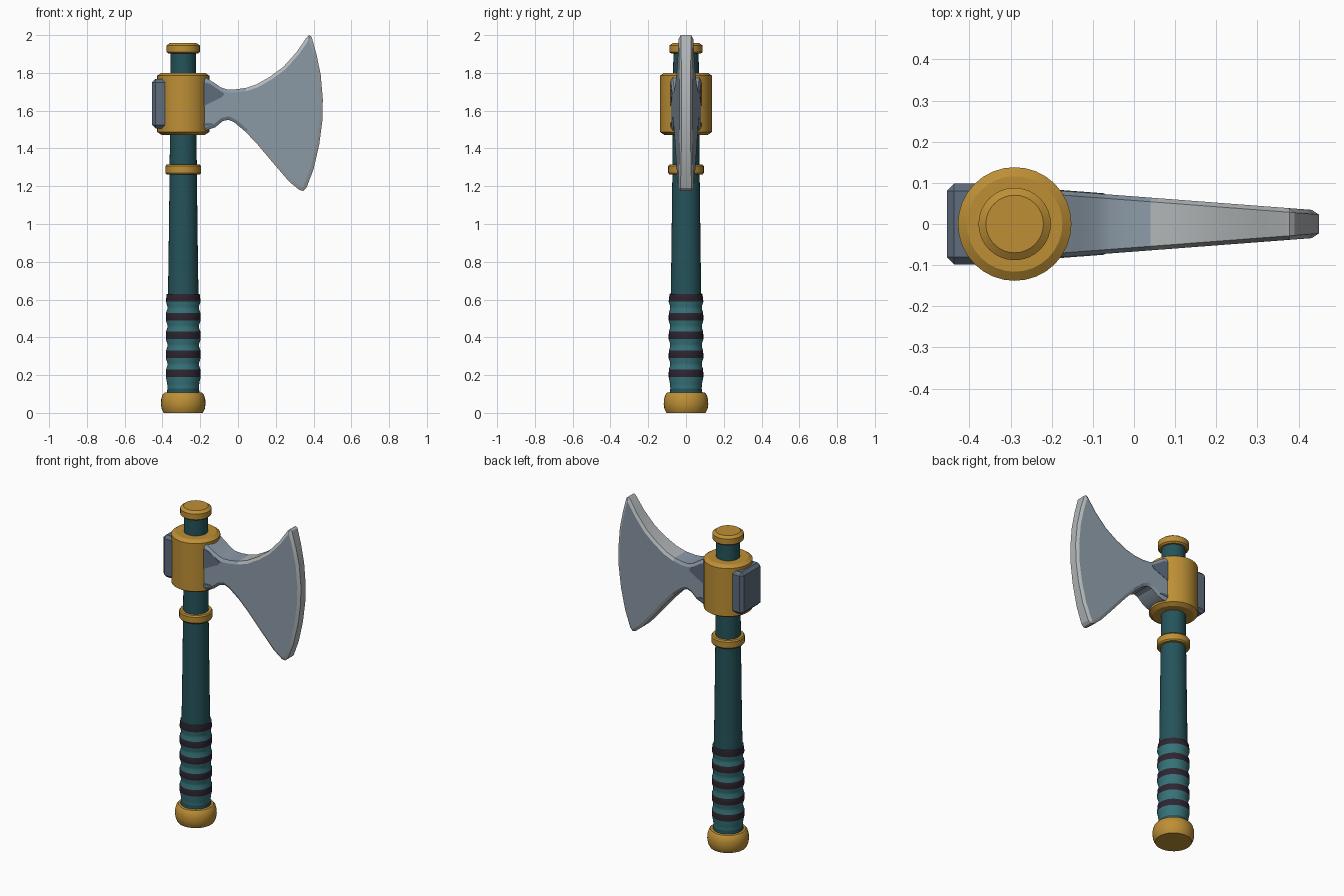
import bpy, bmesh, math
from mathutils import Vector

if "Cube" in bpy.data.objects:
    bpy.data.objects.remove(bpy.data.objects["Cube"])

AXIS = -0.29  # x of the shaft centre line


def material(name, rgb):
    m = bpy.data.materials.new(name)
    m.diffuse_color = (*rgb, 1)
    m.use_nodes = True
    m.node_tree.nodes["Principled BSDF"].inputs["Base Color"].default_value = m.diffuse_color
    return m


GOLD = material("gold", (0.51, 0.275, 0.036))
TEAL = material("dark_teal", (0.018, 0.087, 0.102))
GRIP = material("grip_teal", (0.036, 0.168, 0.188))
BAND = material("dark_band", (0.027, 0.018, 0.030))
STEEL = material("steel", (0.262, 0.323, 0.386))
EDGE = material("bright_steel", (0.445, 0.468, 0.479))
DARK = material("dark_steel", (0.114, 0.153, 0.205))


def finish(name, bm, mats, angle=30):
    bmesh.ops.recalc_face_normals(bm, faces=bm.faces)
    me = bpy.data.meshes.new(name)
    bm.to_mesh(me)
    bm.free()
    for m in mats:
        me.materials.append(m)
    ob = bpy.data.objects.new(name, me)
    bpy.context.collection.objects.link(ob)
    bpy.ops.object.select_all(action='DESELECT')
    ob.select_set(True)
    bpy.context.view_layer.objects.active = ob
    bpy.ops.object.shade_smooth_by_angle(angle=math.radians(angle))
    return ob


def lathe(name, profile, mats, pick=lambda z: 0, n=32, angle=30):
    """Turn (radius, z) points around the shaft axis, with capped ends."""
    bm = bmesh.new()
    rings = [[bm.verts.new((AXIS + r * math.cos(2 * math.pi * i / n),
                            r * math.sin(2 * math.pi * i / n), z))
              for i in range(n)] for r, z in profile]
    for a, b in zip(rings, rings[1:]):
        for i in range(n):
            j = (i + 1) % n
            f = bm.faces.new((a[i], a[j], b[j], b[i]))
            f.material_index = pick((a[i].co.z + b[i].co.z) / 2)
    bm.faces.new(rings[0])
    bm.faces.new(rings[-1])
    return finish(name, bm, mats, angle)


# Handle and its gold fittings
lathe("shaft", [(0.081, 0.62), (0.078, 0.8), (0.073, 1.2), (0.070, 1.5), (0.067, 1.93)], [TEAL])
lathe("pommel", [(0.104, 0), (0.114, 0.02), (0.118, 0.045), (0.117, 0.07),
                 (0.110, 0.095), (0.100, 0.107), (0.080, 0.11)], [GOLD], angle=40)
lathe("shaft_ring", [(0.07, 1.262), (0.088, 1.262), (0.094, 1.27), (0.094, 1.306),
                     (0.088, 1.314), (0.07, 1.314)], [GOLD])
lathe("top_cap", [(0.078, 1.902), (0.088, 1.91), (0.088, 1.945), (0.07, 1.958)], [GOLD])
lathe("head_collar", [(0.115, 1.472), (0.138, 1.487), (0.138, 1.785), (0.116, 1.80)], [GOLD])

# Wrapped grip: dark bands on the swells, teal in the hollows
centres = [0.21 + 0.1 * i for i in range(5)]
grip_profile = [(0.088, 0.10), (0.083, 0.13), (0.085, 0.155)]
for c in centres:
    grip_profile += [(0.092, c - 0.02), (0.087 if c > 0.6 else 0.091, c + 0.02)]
    if c < 0.6:
        grip_profile += [(0.084, c + 0.04), (0.084, c + 0.055)]


def grip_colour(z):
    if any(abs(z - c) < 0.012 for c in centres):
        return 1
    return 2 if z < 0.125 else 0


lathe("grip", grip_profile, [GRIP, BAND, TEAL], grip_colour)

# Back plate behind the collar
bm = bmesh.new()
bmesh.ops.create_cube(bm, size=1)
for v in bm.verts:
    v.co = (-0.37 + v.co.x * 0.17, v.co.y * 0.196, 1.637 + v.co.z * 0.262)
bmesh.ops.bevel(bm, geom=list(bm.edges), offset=0.018, segments=1, affect='EDGES')
finish("back_plate", bm, [DARK], 20)


def half(x):
    """Half thickness of the blade, tapering to the cutting edge."""
    return 0.080 - 0.0758 * (x + 0.17)


# Blade outline in x and z, clockwise from the collar
outline = [(-0.29, 1.785), (-0.17, 1.775), (-0.13, 1.750), (-0.09, 1.723), (-0.06, 1.713),
           (-0.02, 1.712), (0.04, 1.720), (0.10, 1.740), (0.17, 1.780), (0.24, 1.832),
           (0.31, 1.910), (0.365, 1.99), (0.378, 2.0), (0.39, 1.99),
           (0.415, 1.90), (0.438, 1.79), (0.449, 1.66), (0.447, 1.55), (0.430, 1.42),
           (0.400, 1.29), (0.362, 1.19), (0.345, 1.175), (0.325, 1.18),
           (0.27, 1.225), (0.18, 1.33), (0.10, 1.425), (0.04, 1.488), (-0.02, 1.538),
           (-0.05, 1.552), (-0.08, 1.545), (-0.12, 1.512), (-0.17, 1.495), (-0.29, 1.49)]


def inset(points, d):
    """Shift each point of a clockwise loop inward along its mitre."""
    out = []
    for i, p in enumerate(points):
        p, a, b = Vector(p), Vector(points[i - 1]), Vector(points[(i + 1) % len(points)])
        u, w = (p - a).normalized(), (b - p).normalized()
        n1, n2 = Vector((u.y, -u.x)), Vector((w.y, -w.x))
        m = (n1 + n2).normalized()
        out.append(p + m * d / max(m.dot(n1), 0.6))
    return out


# Blade: two tapering faces, chamfered borders and a rim
bm = bmesh.new()
inner = inset(outline, 0.017)
loops = []
for side, pts, drop in ((-1, inner, 0), (-1, outline, 0.010), (1, outline, 0.010), (1, inner, 0)):
    loops.append([bm.verts.new((x, side * (half(x) - drop), z)) for x, z in pts])
for a, b in zip(loops, loops[1:]):
    for i in range(len(a)):
        j = (i + 1) % len(a)
        f = bm.faces.new((a[i], a[j], b[j], b[i]))
        if f.calc_center_median().x > 0.04:
            f.material_index = 1
bm.faces.new(loops[0])
bm.faces.new(loops[-1])
finish("blade", bm, [STEEL, EDGE], 25)

# Dark facets on both cheeks of the neck
for label, tri in (("upper", [(-0.20, 1.755), (-0.15, 1.742), (-0.072, 1.69), (-0.085, 1.672), (-0.20, 1.615)]),
                   ("lower", [(-0.20, 1.535), (-0.14, 1.535), (-0.125, 1.525), (-0.20, 1.512)])):
    bm = bmesh.new()
    for s in (-1, 1):
        inside = [bm.verts.new((x, s * (half(x) - 0.004), z)) for x, z in tri]
        outside = [bm.verts.new((x, s * (half(x) + 0.002), z)) for x, z in tri]
        bm.faces.new(inside)
        bm.faces.new(outside)
        for i in range(len(tri)):
            j = (i + 1) % len(tri)
            bm.faces.new((inside[i], inside[j], outside[j], outside[i]))
    finish(label + "_neck_facets", bm, [DARK])
